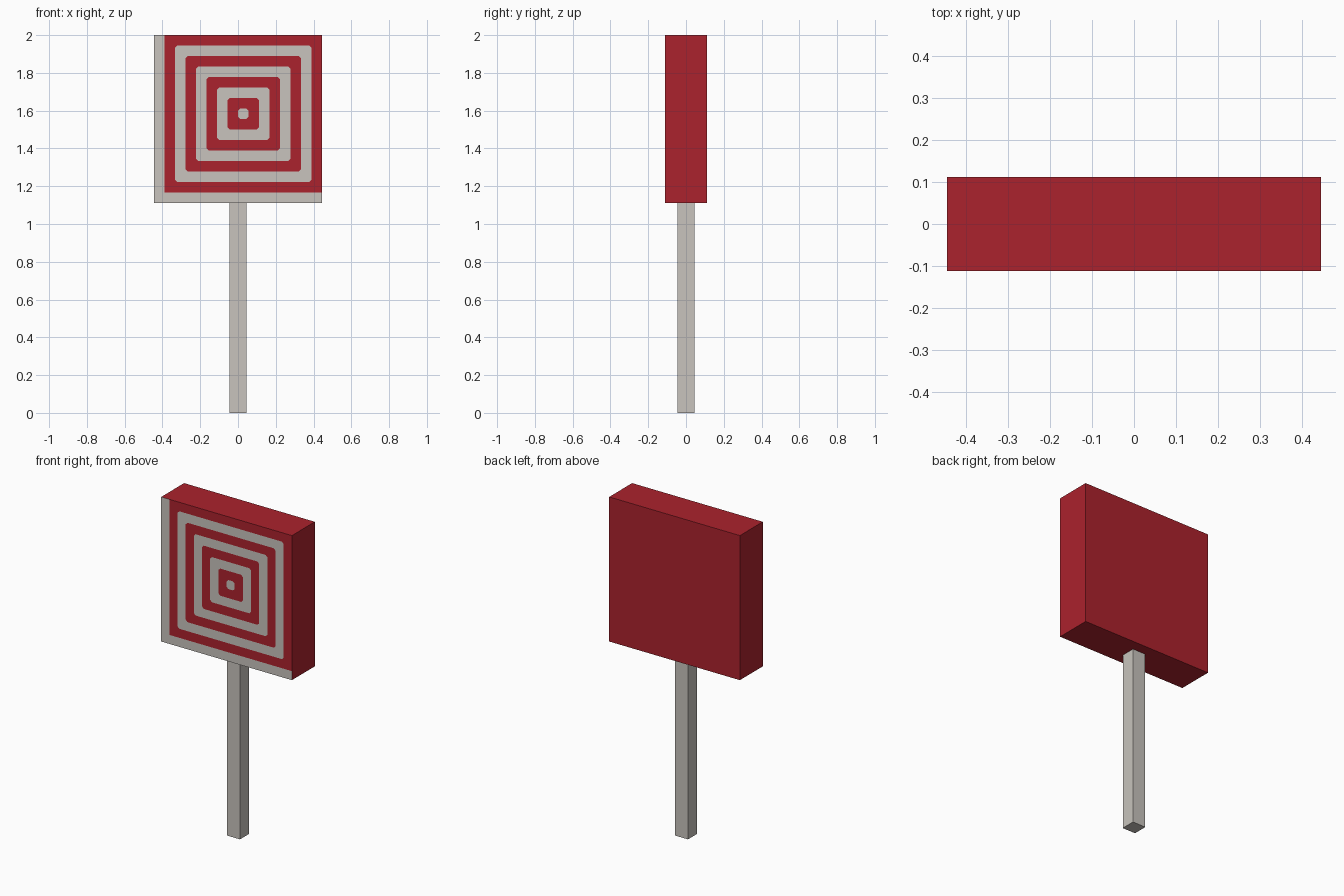
import bpy, bmesh

if "Cube" in bpy.data.objects:
    bpy.data.objects.remove(bpy.data.objects["Cube"])

U = 2 / 36            # the sign is laid out on a grid of 36 units
W, D = 8 * U, 2 * U   # half width and half depth of the board
BOTTOM, TOP = 20 * U, 2.0


def material(name, rgb):
    m = bpy.data.materials.new(name)
    m.diffuse_color = (*rgb, 1)
    m.use_nodes = True
    m.node_tree.nodes["Principled BSDF"].inputs["Base Color"].default_value = m.diffuse_color
    return m


red = material("red", (0.41, 0.016, 0.026))
cream = material("cream", (0.58, 0.55, 0.51))


def finish(bm, name, mats):
    bmesh.ops.remove_doubles(bm, verts=bm.verts, dist=1e-5)
    bmesh.ops.recalc_face_normals(bm, faces=bm.faces)
    me = bpy.data.meshes.new(name)
    bm.to_mesh(me)
    bm.free()
    for m in mats:
        me.materials.append(m)
    ob = bpy.data.objects.new(name, me)
    bpy.context.collection.objects.link(ob)
    return ob


# Target board: L-shaped cream border, then nested rings cut into the front
bm = bmesh.new()
cx, cz = 0.5 * U, TOP - 7.5 * U


def face(points, mat):
    f = bm.faces.new([bm.verts.new(p) for p in points])
    f.material_index = mat


def ring_loop(h, c):
    """Square of half size h with corners cut by c, on the front plane."""
    pts = [(-h + c, -h), (h - c, -h), (h, -h + c), (h, h - c),
           (h - c, h), (-h + c, h), (-h, h - c), (-h, -h + c)]
    return [(cx + x, -D, cz + z) for x, z in pts]


def clean(points):
    return [p for i, p in enumerate(points) if p not in points[:i]]


xl, zb = -W + U, BOTTOM + U
outline = [(-W, BOTTOM), (W, BOTTOM), (W, zb), (W, TOP), (xl, TOP), (-W, TOP)]
face([(x, -D, z) for x, z in
      [(-W, BOTTOM), (W, BOTTOM), (W, zb), (xl, zb), (xl, TOP), (-W, TOP)]], 1)

loops = [ring_loop((7.5 - i) * U, 0.012 if i else 0) for i in range(8)]
for i in range(7):
    a, b = loops[i], loops[i + 1]
    for k in range(8):
        n = (k + 1) % 8
        face(clean([a[k], a[n], b[n], b[k]]), i % 2)
face(loops[7], 1)

# Red sides and back of the board
for (x0, z0), (x1, z1) in zip(outline, outline[1:] + outline[:1]):
    face([(x0, -D, z0), (x1, -D, z1), (x1, D, z1), (x0, D, z0)], 0)
face([(x, D, z) for x, z in outline], 0)
finish(bm, "target_board", [red, cream])

# Square post
bm = bmesh.new()
bmesh.ops.create_cube(bm, size=1)
bmesh.ops.scale(bm, vec=(1.6 * U, 1.6 * U, BOTTOM), verts=bm.verts)
bmesh.ops.translate(bm, vec=(0, 0, BOTTOM / 2), verts=bm.verts)
finish(bm, "post", [cream])
